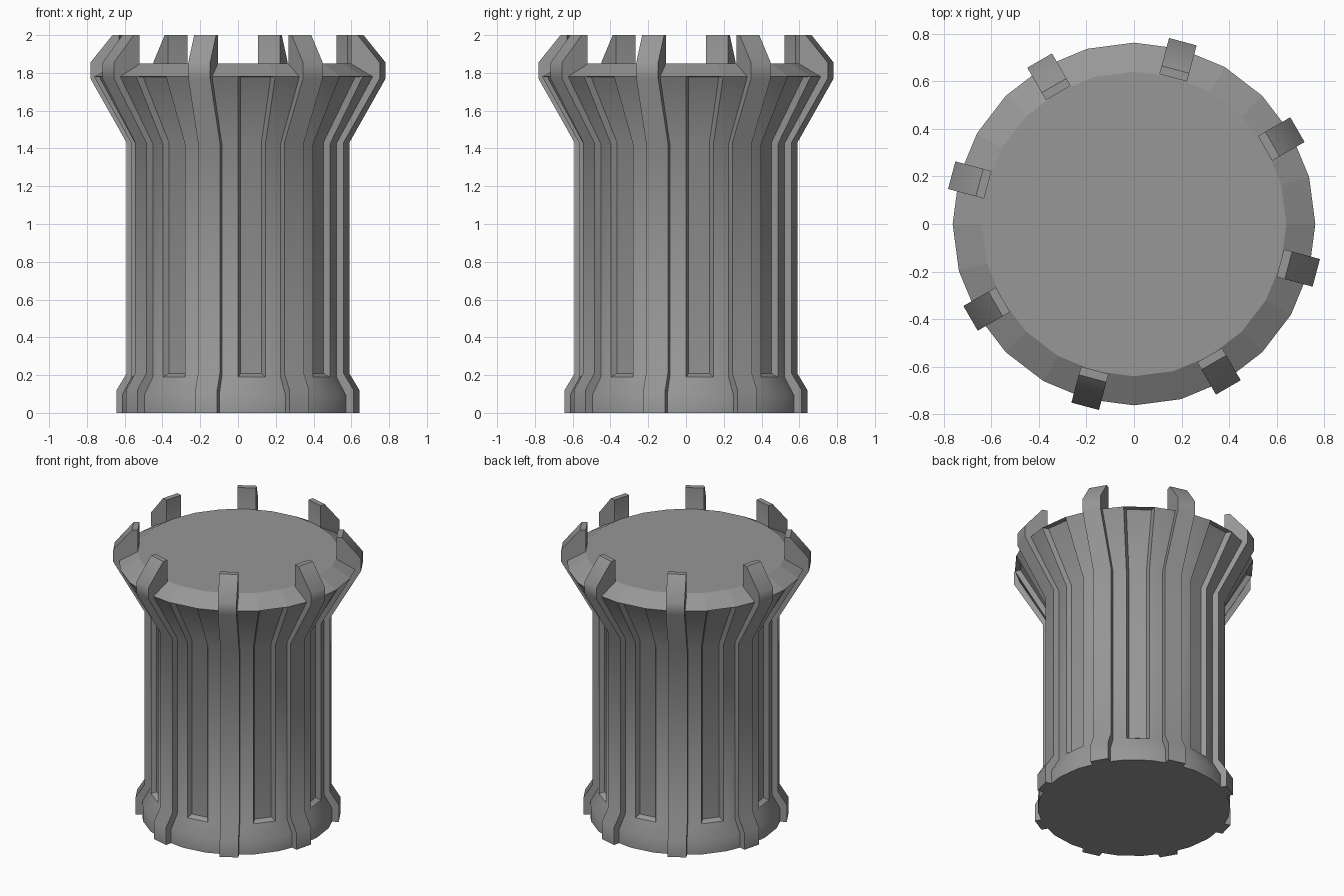
import bpy, bmesh
from math import cos, sin, radians, pi

if "Cube" in bpy.data.objects:
    bpy.data.objects.remove(bpy.data.objects["Cube"])

SIDES = 24
grey = bpy.data.materials.new("dark_grey")
grey.diffuse_color = (0.31, 0.31, 0.31, 1)
grey.use_nodes = True
grey.node_tree.nodes["Principled BSDF"].inputs["Base Color"].default_value = grey.diffuse_color


def finish(bm, name, limit):
    """Smooth the gentle bends, keep hard edges and the top faces flat."""
    bmesh.ops.recalc_face_normals(bm, faces=bm.faces)
    bm.normal_update()
    for f in bm.faces:
        f.smooth = abs(f.normal.z) < 0.7
    for e in bm.edges:
        e.smooth = e.calc_face_angle(pi) < radians(limit)
    mesh = bpy.data.meshes.new(name)
    bm.to_mesh(mesh)
    bm.free()
    mesh.materials.append(grey)
    obj = bpy.data.objects.new(name, mesh)
    bpy.context.collection.objects.link(obj)
    return obj


# Column body: a 24-sided turned profile with a foot and a flared head
profile = [(0.615, 0), (0.615, 0.095), (0.563, 0.19),
           (0.563, 1.425), (0.762, 1.78), (0.64, 1.85)]
bm = bmesh.new()
rings = [[bm.verts.new((r * cos(2 * pi * i / SIDES), r * sin(2 * pi * i / SIDES), z))
          for i in range(SIDES)] for r, z in profile]
grooves = []
for k in range(len(rings) - 1):
    a, b = rings[k], rings[k + 1]
    for i in range(SIDES):
        j = (i + 1) % SIDES
        f = bm.faces.new((a[i], a[j], b[j], b[i]))
        if k in (2, 3) and i % 3 == 0:
            grooves.append(f)
bm.faces.new(rings[0][::-1])
bm.faces.new(rings[-1])
bm.normal_update()

# Bevelled grooves sunk into every third facet
bmesh.ops.inset_region(bm, faces=grooves, thickness=0.018, depth=-0.03,
                       use_even_offset=True, use_boundary=True)
finish(bm, "column_body", 35)

# Ribs: bent bars following the body and rising above it as prongs
rib_profile = [(0.50, 0), (0.650, 0), (0.650, 0.12), (0.594, 0.21),
               (0.594, 1.43), (0.793, 1.77), (0.793, 1.855), (0.672, 2.0),
               (0.636, 2.0), (0.636, 1.75), (0.50, 1.45)]
HALF = 0.06
for n in range(8):
    ang = radians(30 + 45 * n)
    c, s = cos(ang), sin(ang)
    bm = bmesh.new()
    left, right = [[bm.verts.new((r * c - w * s, r * s + w * c, z))
                    for r, z in rib_profile] for w in (HALF, -HALF)]
    bm.faces.new(left)
    bm.faces.new(right[::-1])
    for i in range(len(left)):
        j = (i + 1) % len(left)
        bm.faces.new((left[i], right[i], right[j], left[j]))
    finish(bm, f"rib_{n + 1}", 45)
